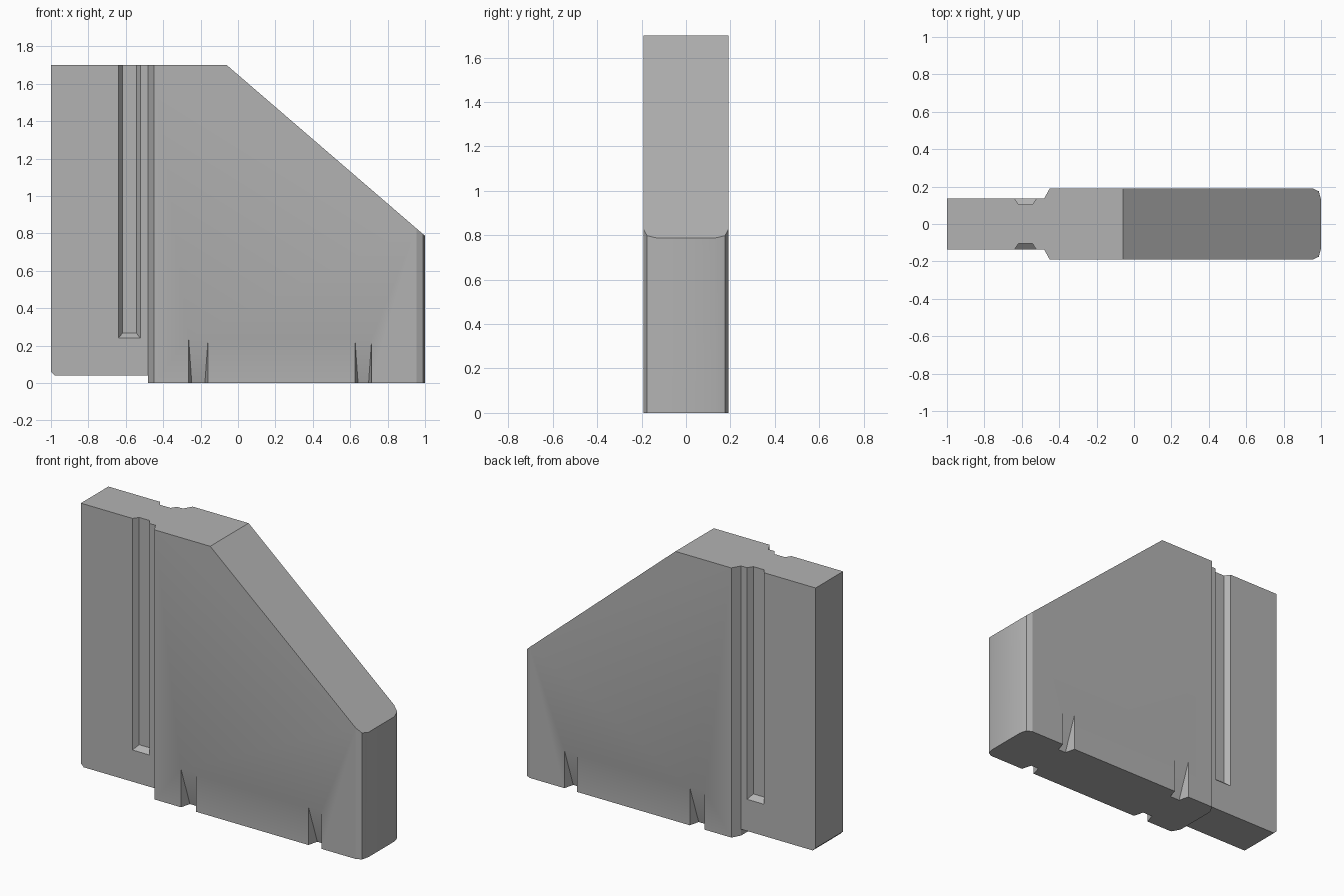
import bpy, bmesh, math

old = bpy.data.objects.get("Cube")
if old:
    bpy.data.objects.remove(old, do_unlink=True)

grey = bpy.data.materials.new("plain_grey")
grey.use_nodes = True
COLOUR = (0.45, 0.45, 0.45, 1)
grey.diffuse_color = COLOUR
grey.node_tree.nodes["Principled BSDF"].inputs["Base Color"].default_value = COLOUR

TOP, THIN, THICK = 1.7, 0.137, 0.191


def make_object(name, bm):
    bmesh.ops.recalc_face_normals(bm, faces=bm.faces[:])
    mesh = bpy.data.meshes.new(name)
    bm.to_mesh(mesh)
    bm.free()
    mesh.materials.append(grey)
    obj = bpy.data.objects.new(name, mesh)
    bpy.context.collection.objects.link(obj)
    return obj


def hull(name, points):
    bm = bmesh.new()
    for p in points:
        bm.verts.new(p)
    bmesh.ops.convex_hull(bm, input=bm.verts[:])
    bmesh.ops.dissolve_limit(bm, angle_limit=0.001, verts=bm.verts[:], edges=bm.edges[:])
    return make_object(name, bm)


def side_prism(name, outline):
    return hull(name, [(x, y, z) for x, z in outline for y in (-0.5, 0.5)])


# Main slab: half plan mirrored across y, extruded upward
half = [(-1, THIN), (-0.48, THIN), (-0.45, THICK),
        (0.955, THICK), (0.988, 0.175), (1, 0.13)]
plan = half + [(x, -y) for x, y in reversed(half)]
bm = bmesh.new()
base = bm.faces.new([bm.verts.new((x, y, 0)) for x, y in plan])
up = bmesh.ops.extrude_face_region(bm, geom=[base])["geom"]
bmesh.ops.translate(bm, vec=(0, 0, TOP),
                    verts=[v for v in up if isinstance(v, bmesh.types.BMVert)])
slab = make_object("slab_body", bm)

# Sloping top, raised tail underside and its small corner chamfer
cutters = [
    side_prism("slope_cutter", [(-0.06, TOP), (1, 0.787), (1.2, 0.615), (1.2, 2), (-0.06, 2)]),
    side_prism("tail_cutter", [(-1.2, -0.2), (-0.48, -0.2), (-0.48, 0.04), (-1.2, 0.04)]),
    side_prism("chamfer_cutter", [(-1.04, 0.1), (-0.96, 0.02), (-1.04, 0.02)]),
]

for s, side in ((-1, "front"), (1, "back")):
    # Long groove with bevelled walls, open at the top
    pts = []
    for depth, x0, x1, low in ((-0.05, -0.64, -0.522, 0.24),
                               (0, -0.64, -0.522, 0.24),
                               (0.033, -0.617, -0.543, 0.267)):
        pts += [(x, s * (THIN - depth), z) for x in (x0, x1) for z in (low, 1.9)]
    cutters.append(hull(side + "_groove_cutter", pts))

    # Wedge notches along the bottom edge
    for x0, x1 in ((-0.264, -0.16), (0.625, 0.715)):
        pts = []
        for depth, inset, levels in ((-0.05, 0, (-0.1, 0.24)),
                                     (0, 0, (-0.1, 0.24)),
                                     (0.065, 0.017, (-0.1, 0))):
            pts += [(x, s * (THICK - depth), z)
                    for x in (x0 + inset, x1 - inset) for z in levels]
        cutters.append(hull(side + "_notch_cutter", pts))

# Apply all cuts
for c in cutters:
    c.hide_render = True
    mod = slab.modifiers.new(c.name, 'BOOLEAN')
    mod.operation = 'DIFFERENCE'
    mod.solver = 'EXACT'
    mod.object = c

bpy.ops.object.select_all(action='DESELECT')
slab.select_set(True)
bpy.context.view_layer.objects.active = slab
for mod in list(slab.modifiers):
    bpy.ops.object.modifier_apply(modifier=mod.name)
for c in cutters:
    bpy.data.objects.remove(c, do_unlink=True)

# Soften only the rounded nose
bpy.ops.object.shade_smooth_by_angle(angle=math.radians(20))
